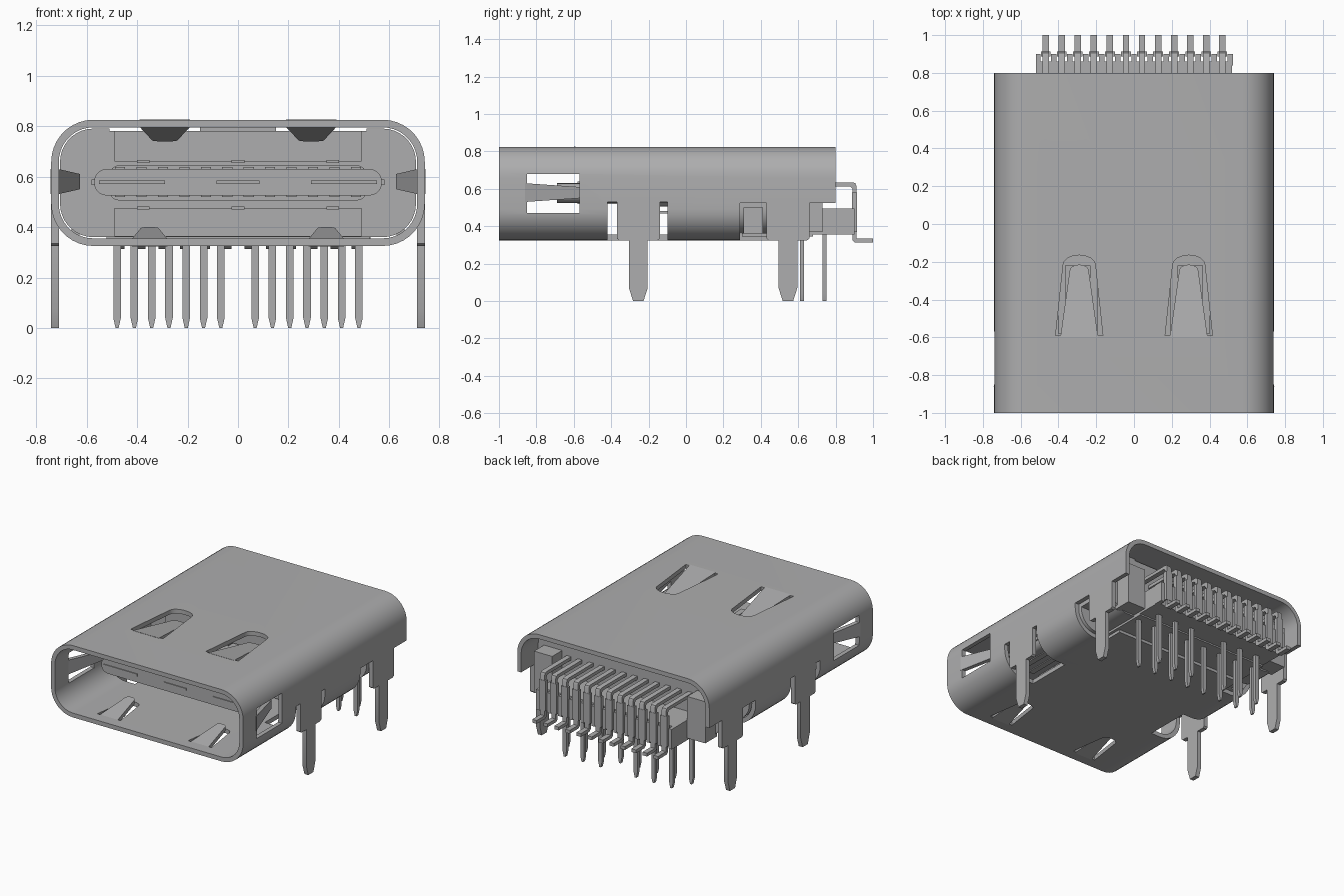
import bpy, bmesh
from math import sin, cos, pi
from mathutils import Vector

cube = bpy.data.objects.get("Cube")
if cube:
    bpy.data.objects.remove(cube, do_unlink=True)

grey = bpy.data.materials.new("metal grey")
grey.use_nodes = True
colour = (0.42, 0.42, 0.425, 1)
grey.diffuse_color = colour
grey.node_tree.nodes["Principled BSDF"].inputs["Base Color"].default_value = colour
parts = []


def prism(name, pts, axis, a, b, keep=True):
    """Extrude a flat outline along an axis, from a to b."""
    place = {"x": lambda p, t: (t, p[0], p[1]),
             "y": lambda p, t: (p[0], t, p[1]),
             "z": lambda p, t: (p[0], p[1], t)}[axis]
    bm = bmesh.new()
    ends = [[bm.verts.new(place(p, t)) for p in pts] for t in (a, b)]
    bm.faces.new(ends[0])
    bm.faces.new(ends[1])
    for i in range(len(pts)):
        j = (i + 1) % len(pts)
        bm.faces.new((ends[0][i], ends[0][j], ends[1][j], ends[1][i]))
    bmesh.ops.recalc_face_normals(bm, faces=bm.faces)
    mesh = bpy.data.meshes.new(name)
    bm.to_mesh(mesh)
    bm.free()
    mesh.materials.append(grey)
    ob = bpy.data.objects.new(name, mesh)
    bpy.context.collection.objects.link(ob)
    if keep:
        parts.append(ob)
    return ob


def box(name, x, y, z, keep=True):
    outline = [(x[0], y[0]), (x[1], y[0]), (x[1], y[1]), (x[0], y[1])]
    return prism(name, outline, "z", z[0], z[1], keep)


def rounded(w, z0, z1, r, n=9):
    """Rounded rectangle outline, centred across the width."""
    pts = []
    for k, (cx, cz) in enumerate([(w - r, z1 - r), (r - w, z1 - r),
                                  (r - w, z0 + r), (w - r, z0 + r)]):
        for i in range(n + 1):
            t = (k + i / n) * pi / 2
            pts.append((cx + r * cos(t), cz + r * sin(t)))
    return pts


def cut(ob, cutter):
    mod = ob.modifiers.new("cut", "BOOLEAN")
    mod.operation = "DIFFERENCE"
    mod.solver = "EXACT"
    mod.object = cutter
    bpy.context.view_layer.update()
    dg = bpy.context.evaluated_depsgraph_get()
    mesh = bpy.data.meshes.new_from_object(ob.evaluated_get(dg))
    ob.modifiers.clear()
    ob.data = mesh
    bpy.data.objects.remove(cutter, do_unlink=True)


def span(s, a, b):
    return sorted((s * a, s * b))


def shear(ob, along, shift, start, slope):
    """Bend a spring inward: shift one axis in proportion to another."""
    for v in ob.data.vertices:
        v.co[shift] += slope * (v.co[along] - start)


def arch(cx, y0, y1, w0, w1):
    """Tapered slot outline with a rounded rear end."""
    pts = [(cx - w0, y0), (cx + w0, y0)]
    for i in range(9):
        t = pi * i / 8
        pts.append((cx + w1 * cos(t), y1 - w1 * 0.6 + w1 * 0.6 * sin(t)))
    return pts


# Outer metal shell
shell = prism("shell", rounded(0.74, 0.325, 0.825, 0.167), "y", -1, 0.8)
cut(shell, prism("bore", rounded(0.71, 0.355, 0.795, 0.137), "y", -1.1, 0.9, False))
cut(shell, box("rear_cut", (-1, 1), (0.45, 0.9), (0.2, 0.525), False))
for s in (-1, 1):
    cut(shell, box("side_window", span(s, 0.6, 0.9), (-0.85, -0.57), (0.47, 0.68), False))
    cut(shell, box("front_notch", span(s, 0.5, 0.9), (-0.42, -0.10), (0.2, 0.53), False))
    cut(shell, box("rear_notch", span(s, 0.5, 0.9), (0.29, 0.5), (0.2, 0.525), False))
    cut(shell, prism("top_slot", arch(s * 0.29, -0.59, -0.165, 0.125, 0.085),
                     "z", 0.7, 0.9, False))
    cut(shell, prism("bottom_slot", arch(s * 0.35, -0.92, -0.64, 0.09, 0.055),
                     "z", 0.3, 0.4, False))

# Spring tongues bent into the shell
for s in (-1, 1):
    spring = prism("top_spring", arch(s * 0.29, -0.6, -0.215, 0.10, 0.05), "z", 0.795, 0.825)
    shear(spring, 1, 2, -0.59, -0.15)
    spring = prism("bottom_spring", arch(s * 0.35, -0.93, -0.67, 0.07, 0.035), "z", 0.325, 0.355)
    shear(spring, 1, 2, -0.92, 0.18)
    spring = prism("side_spring", [(-0.86, 0.53), (-0.57, 0.55), (-0.57, 0.61), (-0.86, 0.63)],
                   "x", *span(s, 0.71, 0.74))
    shear(spring, 1, 0, -0.85, -s * 0.3)


# Mounting legs: a straight side tab with a tapered blade
def leg(name, s, y0, y1, c):
    outline = [(y0, 0.535), (y0, 0.335), (y0 + 0.012, 0.325), (c - 0.05, 0.325),
               (c - 0.05, 0.07), (c - 0.028, 0), (c + 0.028, 0), (c + 0.05, 0.07),
               (c + 0.05, 0.325), (y1 - 0.012, 0.325), (y1, 0.335), (y1, 0.535)]
    prism(name, outline, "x", *span(s, 0.71, 0.74))


for s in (-1, 1):
    leg("front_leg", s, -0.37, -0.14, -0.255)
    leg("rear_leg", s, 0.43, 0.66, 0.545)

# Inner housing with a clearance slot under the shell roof
housing = prism("housing", rounded(0.705, 0.36, 0.79, 0.132), "y", 0.05, 0.62)
cut(housing, box("roof_slot", (-0.51, 0.51), (0, 0.7), (0.78, 0.85), False))
for s in (-1, 1):
    cut(housing, box("side_pocket", span(s, 0.56, 0.8), (0.31, 0.41), (0.3, 0.5), False))
    box("housing_ear", span(s, 0.52, 0.66), (0.6, 0.73), (0.37, 0.66))
box("roof_tab", (-0.15, 0.15), (0.05, 0.6), (0.775, 0.797))
box("housing_base", (-0.52, 0.52), (0.3, 0.68), (0.345, 0.4))
box("pin_comb", (-0.52, 0.52), (0.62, 0.86), (0.355, 0.495))

# Ground plates above and below the tongue
for z0, z1 in ((0.66, 0.78), (0.362, 0.475)):
    box("ground_plate", (-0.49, 0.49), (-0.1, 0.06), (z0, z1))
    for x in (-0.375, 0, 0.375):
        zc = 0.66 if z0 > 0.5 else 0.475
        box("plate_clip", (x - 0.025, x + 0.025), (-0.14, 0), (zc - 0.006, zc + 0.006))

# Tongue with its middle plate and contacts
prism("tongue", rounded(0.57, 0.525, 0.63, 0.05, 6), "y", -0.69, 0.1)
prism("tongue_root", rounded(0.51, 0.505, 0.645, 0.04, 4), "y", -0.22, 0.1)
box("middle_plate", (-0.58, 0.58), (-0.64, 0.05), (0.567, 0.588))
for x, w in ((-0.42, 0.13), (0, 0.085), (0.42, 0.13)):
    box("plate_edge", (x - w, x + w), (-0.696, -0.6), (0.57, 0.585))
for i in range(12):
    x = (i - 5.5) * 0.085
    for z in (0.519, 0.63):
        box("contact", (x - 0.02, x + 0.02), (-0.58, 0), (z, z + 0.008))

# Surface pins: over the back, down, and out to a foot
path = [(0.6, 0.635), (0.89, 0.635), (0.905, 0.63), (0.912, 0.615), (0.912, 0.335),
        (1, 0.335), (1, 0.312), (0.905, 0.312), (0.89, 0.325), (0.89, 0.6),
        (0.88, 0.612), (0.6, 0.612)]
for i in range(12):
    x = (i - 5.5) * 0.085
    prism("surface_pin", path, "x", x - 0.017, x + 0.017)
    box("pin_shoulder", (x - 0.026, x + 0.026), (0.887, 0.914), (0.37, 0.58))
    box("comb_tooth", (x + 0.028, x + 0.057), (0.84, 0.9), (0.355, 0.495))
box("comb_end", (-0.52, -0.496), (0.84, 0.9), (0.355, 0.495))

# Through-hole pins in two staggered rows
for s in (-1, 1):
    for i in range(7):
        x = s * (0.068 + i * 0.0685)
        y = 0.62 if i % 2 == 0 else 0.74
        outline = [(x - 0.006, 0), (x + 0.006, 0), (x + 0.015, 0.04),
                   (x + 0.015, 0.42), (x - 0.015, 0.42), (x - 0.015, 0.04)]
        prism("through_pin", outline, "y", y - 0.011, y + 0.011)

# Smooth the curved walls, keep sharp edges
bpy.ops.object.select_all(action="DESELECT")
for ob in parts:
    ob.select_set(True)
bpy.context.view_layer.objects.active = shell
bpy.ops.object.shade_smooth_by_angle()
